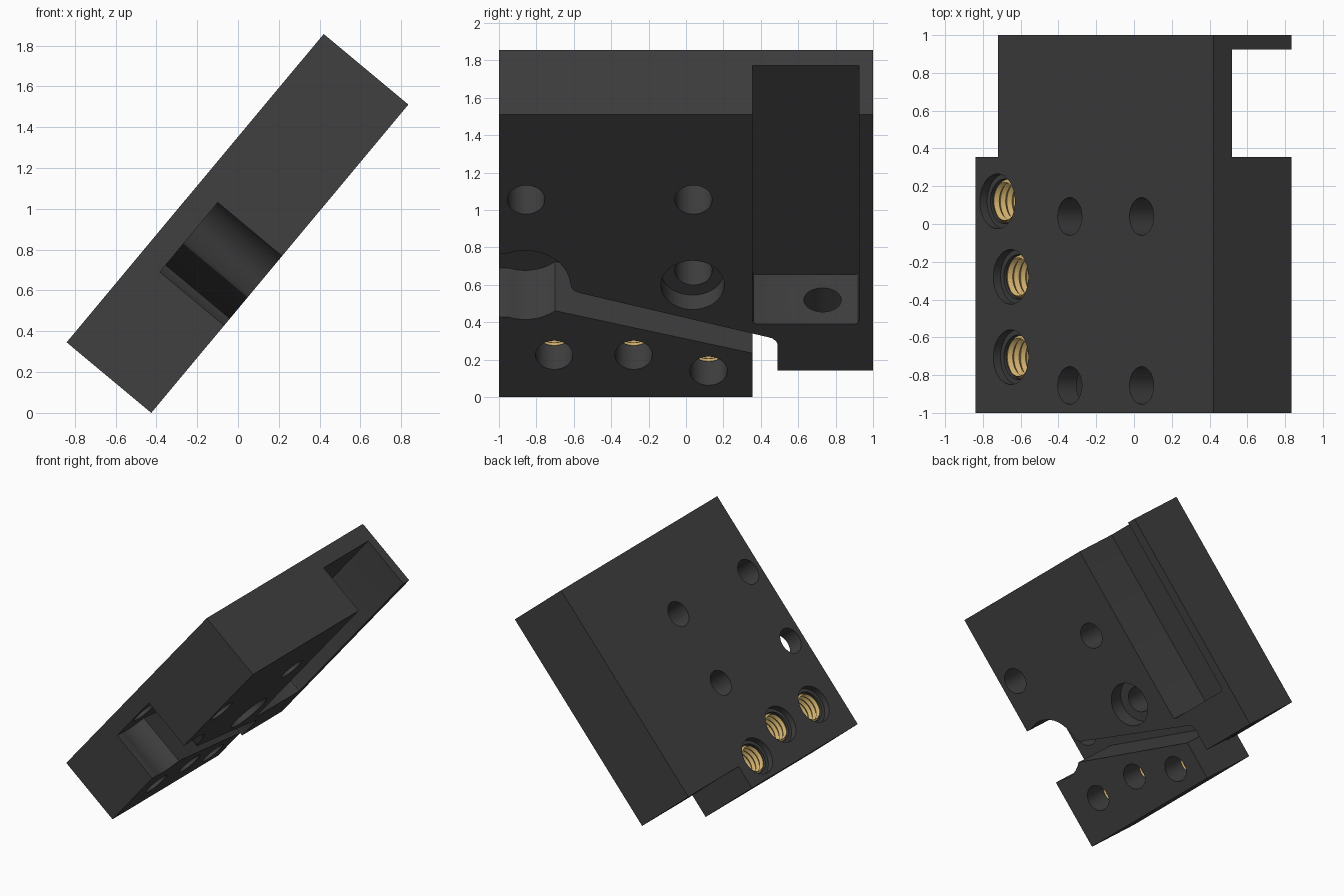
import bpy, bmesh, math
from mathutils import Matrix, Vector

if "Cube" in bpy.data.objects:
    bpy.data.objects.remove(bpy.data.objects["Cube"])

# Local frame: x along the slab, y across, z through its thickness
LENGTH, THICK, POCKET = 1.967, 0.54, 0.41
TILT = Matrix.Translation((-0.425, 0, 0)) @ Matrix.Rotation(-0.8757, 4, 'Y')


def material(name, rgb):
    m = bpy.data.materials.new(name)
    m.diffuse_color = (*rgb, 1)
    m.use_nodes = True
    m.node_tree.nodes["Principled BSDF"].inputs["Base Color"].default_value = m.diffuse_color
    return m


dark = material("dark_metal", (0.05, 0.05, 0.05))
brass = material("brass", (0.61, 0.42, 0.15))


def make_object(name, bm, mat):
    me = bpy.data.meshes.new(name)
    bm.to_mesh(me)
    bm.free()
    me.materials.append(mat)
    ob = bpy.data.objects.new(name, me)
    bpy.context.collection.objects.link(ob)
    return ob


def prism(name, pts, z0, z1):
    """Extrude an outline given as (along, across) points."""
    bm = bmesh.new()
    f = bm.faces.new([bm.verts.new((u, y, z0)) for u, y in pts])
    new = bmesh.ops.extrude_face_region(bm, geom=[f])['geom']
    bmesh.ops.translate(bm, vec=(0, 0, z1 - z0),
                        verts=[v for v in new if isinstance(v, bmesh.types.BMVert)])
    bmesh.ops.recalc_face_normals(bm, faces=bm.faces)
    return make_object(name, bm, dark)


def rect(u0, u1, y0, y1):
    return [(u0, y0), (u1, y0), (u1, y1), (u0, y1)]


def circle(u, y, r, n=40):
    return [(u + r * math.cos(2 * math.pi * i / n), y + r * math.sin(2 * math.pi * i / n))
            for i in range(n)]


def smooth(ob):
    bpy.ops.object.select_all(action='DESELECT')
    ob.select_set(True)
    bpy.context.view_layer.objects.active = ob
    bpy.ops.object.shade_smooth_by_angle(angle=math.radians(30))


body = prism("slab_body", rect(0, LENGTH, -1, 1), 0, THICK)


def cut(pts, z0, z1):
    cutter = prism("cutter", pts, z0, z1)
    cutter.hide_render = True
    mod = body.modifiers.new("cut", 'BOOLEAN')
    mod.operation, mod.solver, mod.object = 'DIFFERENCE', 'EXACT', cutter
    bpy.context.view_layer.objects.active = body
    bpy.ops.object.modifier_apply(modifier=mod.name)
    bpy.data.objects.remove(cutter)


# Step at the lower end
cut(rect(-0.1, 0.185, 0.355, 1.1), -0.1, 0.7)

# Long recess open at the upper end
cut([(0.53, 0.355), (2.1, 0.355), (2.1, 0.925), (0.53, 0.925),
     (0.516, 0.919), (0.51, 0.905), (0.51, 0.375), (0.516, 0.361)], -0.1, POCKET)

# Round side pocket joined to the slanted groove
arc_top = [(0.78 + 0.24 * math.cos(a), -0.86 + 0.24 * math.sin(a))
           for a in [math.radians(-23 + 9 * i) for i in range(12)]]
arc_low = [(0.78 - 0.24 * math.cos(a), -0.86 + 0.24 * math.sin(a))
           for a in [math.radians(42 - 9 * i) for i in range(8)]]
outline = [(1.0, -1.1)] + arc_top + [
    (0.76, -0.612), (0.738, -0.597), (0.725, -0.57),
    (0.42, 0.43), (0.41, 0.46), (0.39, 0.482), (0.365, 0.49),
    (0.15, 0.49), (0.15, 0.355), (0.306, 0.355), (0.59, -0.66)]
outline += arc_low + [(0.56, -1.1)]
cut(outline, -0.1, POCKET)

# Plain through holes, one with a counterbore underneath
for u, y in [(1.374, -0.855), (1.374, 0.04), (0.78, -0.855), (0.78, 0.04)]:
    cut(circle(u, y, 0.1), -0.1, 0.7)
cut(circle(0.78, 0.035, 0.17), -0.1, 0.12)

# Stepped holes with threaded brass inserts
inserts = []
for i, (u, y) in enumerate([(0.293, -0.705), (0.293, -0.28), (0.182, 0.12)]):
    cut(circle(u, y, 0.1), -0.1, 0.25)
    cut(circle(u, y, 0.118), 0.2, 0.5)
    cut(circle(u, y, 0.145), 0.49, 0.7)
    bm = bmesh.new()
    rings = [[bm.verts.new((a, b, 0.2 + 0.0222 * k))
              for a, b in circle(u, y, 0.1 if k % 2 else 0.116)] for k in range(14)]
    for lo, hi in zip(rings, rings[1:]):
        for j in range(len(lo)):
            n = (j + 1) % len(lo)
            bm.faces.new((lo[n], lo[j], hi[j], hi[n]))
    inserts.append(make_object(f"threaded_insert_{i + 1}", bm, brass))

# Lengthwise bolt hole in the recess end wall
bore = prism("bore_cutter", circle(0, 0, 0.1), 0, 0.6)
bore.data.transform(Matrix.Translation((0.1, 0.73, 0.2)) @ Matrix.Rotation(math.pi / 2, 4, 'Y'))
bore.hide_render = True
mod = body.modifiers.new("bore", 'BOOLEAN')
mod.operation, mod.solver, mod.object = 'DIFFERENCE', 'EXACT', bore
bpy.context.view_layer.objects.active = body
bpy.ops.object.modifier_apply(modifier=mod.name)
bpy.data.objects.remove(bore)

# Tilt everything into place
for ob in [body] + inserts:
    ob.data.transform(TILT)
    smooth(ob)
